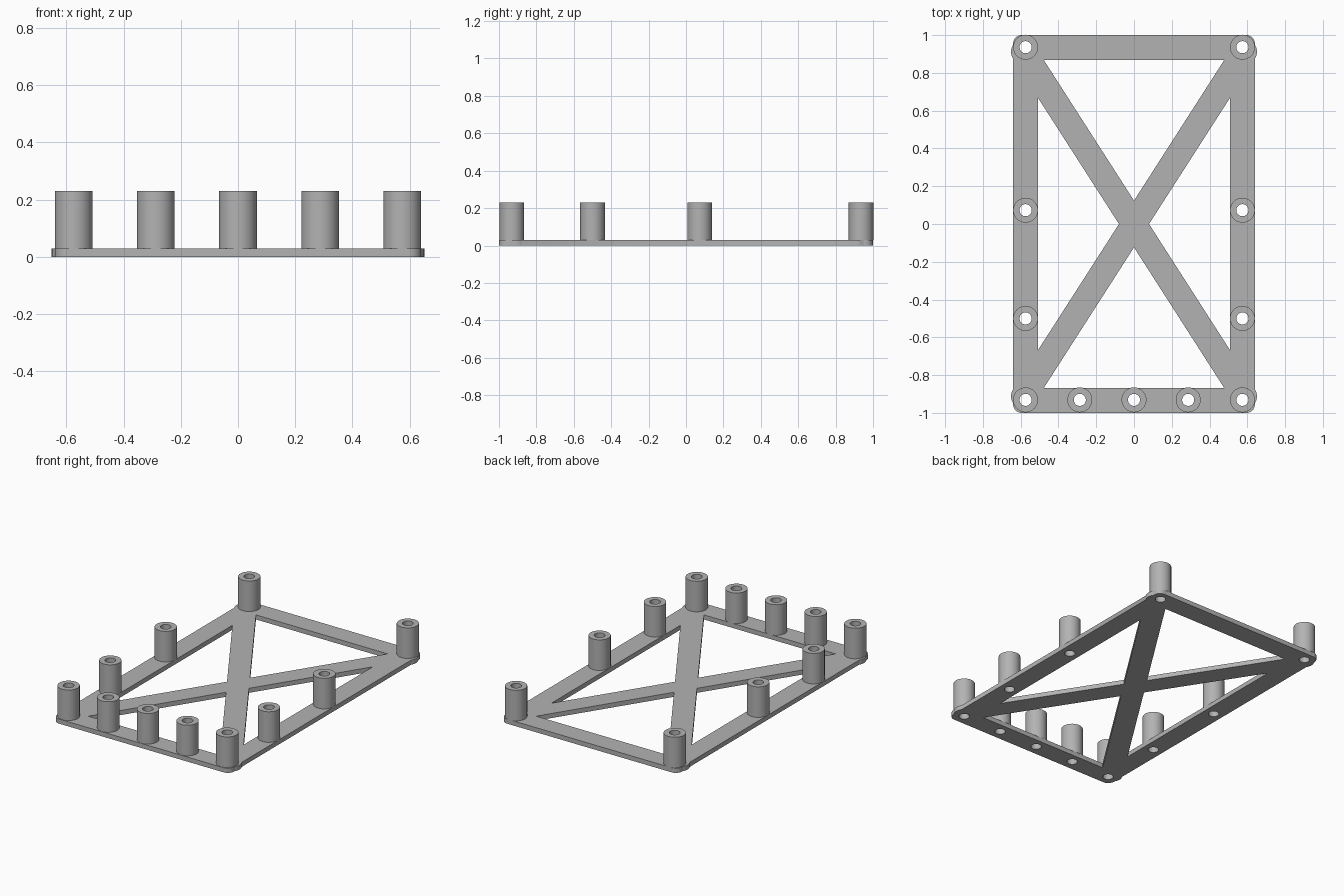
import bpy, bmesh
from math import sin, cos, pi, atan2, hypot

cube = bpy.data.objects.get("Cube")
if cube:
    bpy.data.objects.remove(cube, do_unlink=True)

HX, HY = 0.64, 1.0            # outer half sizes of the frame
IX, IY = 0.508, 0.867         # inner half sizes of the frame
THICK, TOP = 0.03, 0.23       # plate thickness, post height
POST_R, HOLE_R = 0.066, 0.032
SLOPE, GAP = 1.558, 0.124     # brace slope and its half width along y
CORNER = 0.045
SEG = 40

grey = bpy.data.materials.new("grey plastic")
grey.use_nodes = True
colour = (0.45, 0.45, 0.45, 1)
grey.diffuse_color = colour
grey.node_tree.nodes["Principled BSDF"].inputs["Base Color"].default_value = colour


def arc(cx, cy, r, a0, a1, n):
    return [(cx + r * cos(a0 + (a1 - a0) * i / n),
             cy + r * sin(a0 + (a1 - a0) * i / n)) for i in range(n + 1)]


def add_object(name, mesh):
    obj = bpy.data.objects.new(name, mesh)
    bpy.context.collection.objects.link(obj)
    mesh.materials.clear()
    mesh.materials.append(grey)
    bpy.ops.object.select_all(action='DESELECT')
    obj.select_set(True)
    bpy.context.view_layer.objects.active = obj
    bpy.ops.object.shade_smooth_by_angle(angle=0.6)
    return obj


# Post positions: both side rails, then the front rail
posts = [(s * 0.574, y) for s in (-1, 1) for y in (0.936, 0.073, -0.5, -0.931)]
posts += [(x, -0.931) for x in (-0.287, 0, 0.287)]

# Outer outline: rounded corners plus the rounded brace ends that poke out
end_x, end_y = 0.585, 0.912
half = atan2((POST_R ** 2 - (HX - end_x) ** 2) ** 0.5, HX - end_x)
quarter = arc(end_x, end_y, POST_R, -half, half, 10)
quarter += arc(HX - CORNER, HY - CORNER, CORNER, 0, pi / 2, 10)
outline = list(quarter)
outline += [(-x, y) for x, y in reversed(quarter)]
outline += [(-x, -y) for x, y in quarter]
outline += [(x, -y) for x, y in reversed(quarter)]

# Four triangular openings between the rails and the crossed braces
loops = [outline]
for s in (-1, 1):
    wide = (IY - GAP) / SLOPE
    tall = IX * SLOPE - GAP
    loops.append([(0, s * GAP), (wide, s * IY), (-wide, s * IY)])
    loops.append([(s * GAP / SLOPE, 0), (s * IX, tall), (s * IX, -tall)])
loops += [arc(x, y, HOLE_R, 0, 2 * pi, SEG)[:-1] for x, y in posts]

# Base frame: filled flat curve with thickness, turned into a mesh
curve = bpy.data.curves.new("frame_outline", 'CURVE')
curve.dimensions = '2D'
curve.fill_mode = 'BOTH'
curve.extrude = THICK / 2
for pts in loops:
    spline = curve.splines.new('POLY')
    spline.points.add(len(pts) - 1)
    for p, (x, y) in zip(spline.points, pts):
        p.co = (x, y, 0, 1)
    spline.use_cyclic_u = True
helper = bpy.data.objects.new("frame_outline", curve)
bpy.context.collection.objects.link(helper)
deps = bpy.context.evaluated_depsgraph_get()
mesh = bpy.data.meshes.new_from_object(helper.evaluated_get(deps))
bpy.data.objects.remove(helper, do_unlink=True)
bm = bmesh.new()
bm.from_mesh(mesh)
bmesh.ops.remove_doubles(bm, verts=bm.verts, dist=0.0001)
bmesh.ops.translate(bm, verts=bm.verts, vec=(0, 0, THICK / 2))
bmesh.ops.recalc_face_normals(bm, faces=bm.faces)
bm.to_mesh(mesh)
bm.free()
mesh.name = "base_frame"
add_object("base_frame", mesh)


# Hollow posts: outer wall, top ring and bore
def hollow_post(name, x, y):
    bm = bmesh.new()
    profile = [(POST_R, THICK), (POST_R, TOP), (HOLE_R, TOP), (HOLE_R, THICK)]
    rings = [[bm.verts.new((px, py, z)) for px, py in arc(x, y, r, 0, 2 * pi, SEG)[:-1]]
             for r, z in profile]
    for a, b in zip(rings, rings[1:]):
        for i in range(SEG):
            j = (i + 1) % SEG
            bm.faces.new((a[i], a[j], b[j], b[i]))
    mesh = bpy.data.meshes.new(name)
    bm.to_mesh(mesh)
    bm.free()
    return add_object(name, mesh)


for i, (x, y) in enumerate(posts):
    hollow_post(f"post_{i + 1}", x, y)
